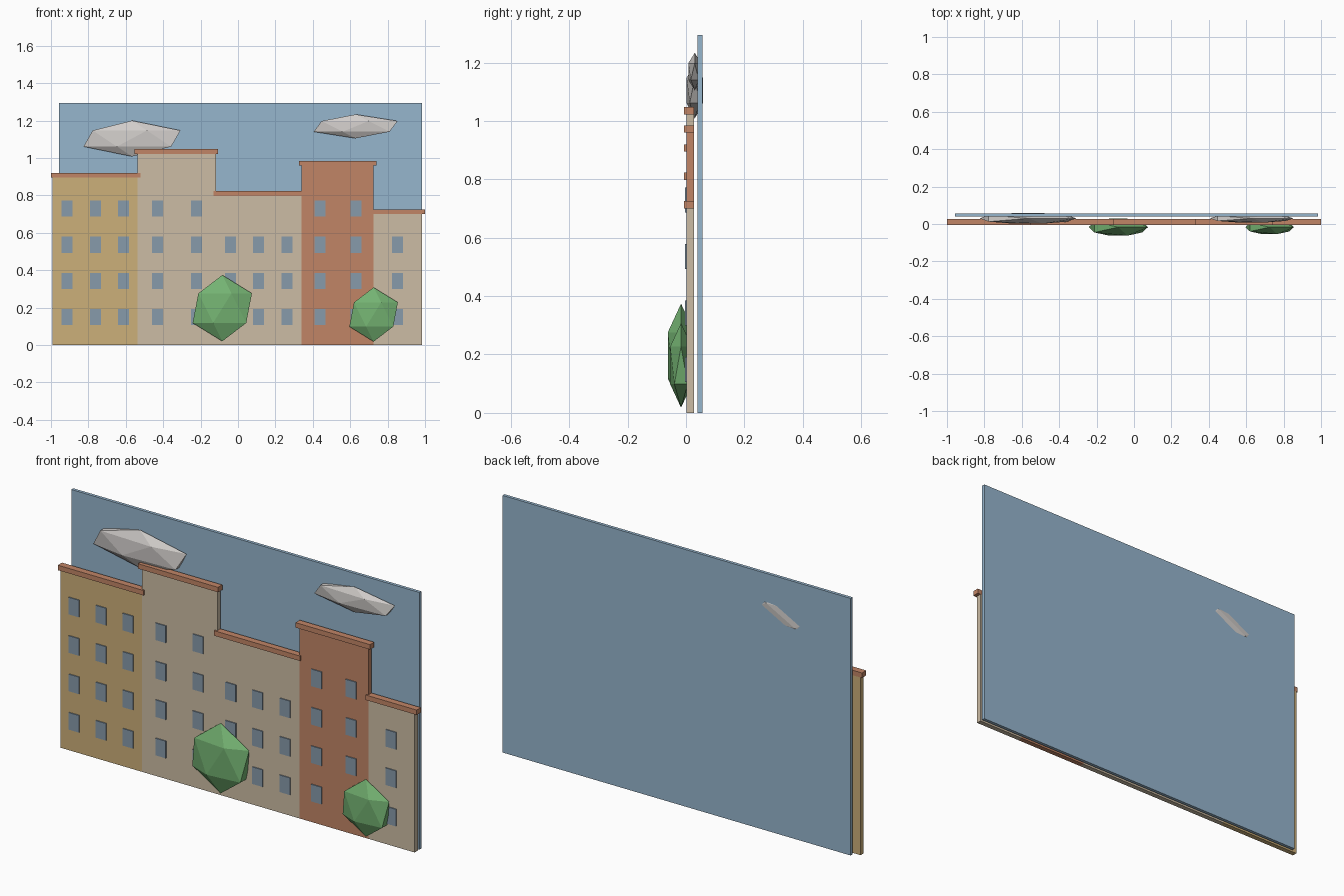
import bpy

cube = bpy.data.objects.get("Cube")
if cube:
    bpy.data.objects.remove(cube, do_unlink=True)


def material(name, r, g, b):
    color = [(c / 255) ** 2.2 for c in (r, g, b)] + [1]
    m = bpy.data.materials.new(name)
    m.use_nodes = True
    m.diffuse_color = color
    m.node_tree.nodes["Principled BSDF"].inputs["Base Color"].default_value = color
    return m


sky_blue = material("sky blue", 149, 180, 204)
ochre = material("ochre plaster", 203, 174, 121)
beige = material("beige plaster", 203, 187, 163)
brick = material("brick red", 192, 132, 102)
glass = material("window blue", 134, 153, 169)
leaf = material("leaf green", 116, 178, 114)
white = material("cloud grey", 208, 204, 201)


def finish(name, mat):
    ob = bpy.context.object
    ob.name = name
    ob.data.materials.append(mat)
    bpy.ops.object.transform_apply(location=False, rotation=False, scale=True)
    return ob


def box(name, mat, x, y, z):
    """Box spanning the given (low, high) ranges."""
    spans = (x, y, z)
    bpy.ops.mesh.primitive_cube_add(size=1, location=[(a + b) / 2 for a, b in spans])
    bpy.context.object.scale = [b - a for a, b in spans]
    return finish(name, mat)


def blob(name, mat, center, radii):
    """Low-poly faceted blob."""
    bpy.ops.mesh.primitive_ico_sphere_add(subdivisions=1, radius=1, location=center)
    bpy.context.object.scale = radii
    return finish(name, mat)


# Backdrop
box("sky_panel", sky_blue, (-0.957, 0.983), (0.04, 0.056), (0, 1.295))

# House fronts: name, wall, left, right, roof top, roof ends, window columns, floors
houses = [
    ("ochre_house", ochre, -0.992, -0.537, 0.92, (-1.0, -0.522), (-0.914, -0.762, -0.612), 4),
    ("tall_house", beige, -0.537, -0.117, 1.047, (-0.553, -0.107), (-0.43, -0.222), 4),
    ("middle_house", beige, -0.117, 0.34, 0.823, (-0.13, 0.35), (-0.04, 0.11, 0.262), 3),
    ("brick_house", brick, 0.34, 0.725, 0.985, (0.325, 0.74), (0.438, 0.631), 4),
    ("end_house", beige, 0.725, 0.983, 0.725, (0.715, 1.0), (0.853,), 3),
]
for name, wall, left, right, top, roof, columns, floors in houses:
    box(name + "_wall", wall, (left, right), (0.002, 0.027), (0, top - 0.012))
    box(name + "_roof", brick, roof, (-0.006, 0.0275), (top - 0.025, top))
    for x in columns:
        for floor in range(floors):
            z = 0.149 + 0.1935 * floor
            box(name + "_window", glass, (x - 0.029, x + 0.029),
                (-0.003, 0.006), (z - 0.043, z + 0.043))

# Trees
for name, x, z, r in (("large_tree", -0.084, 0.197, 0.177), ("small_tree", 0.725, 0.163, 0.145)):
    blob(name, leaf, (x, -0.017, z), (r, r * 0.3, r))

# Clouds
blob("large_cloud", white, (-0.567, 0.03, 1.104), (0.29, 0.033, 0.096))
blob("small_cloud", white, (0.629, 0.03, 1.169), (0.251, 0.026, 0.064))
